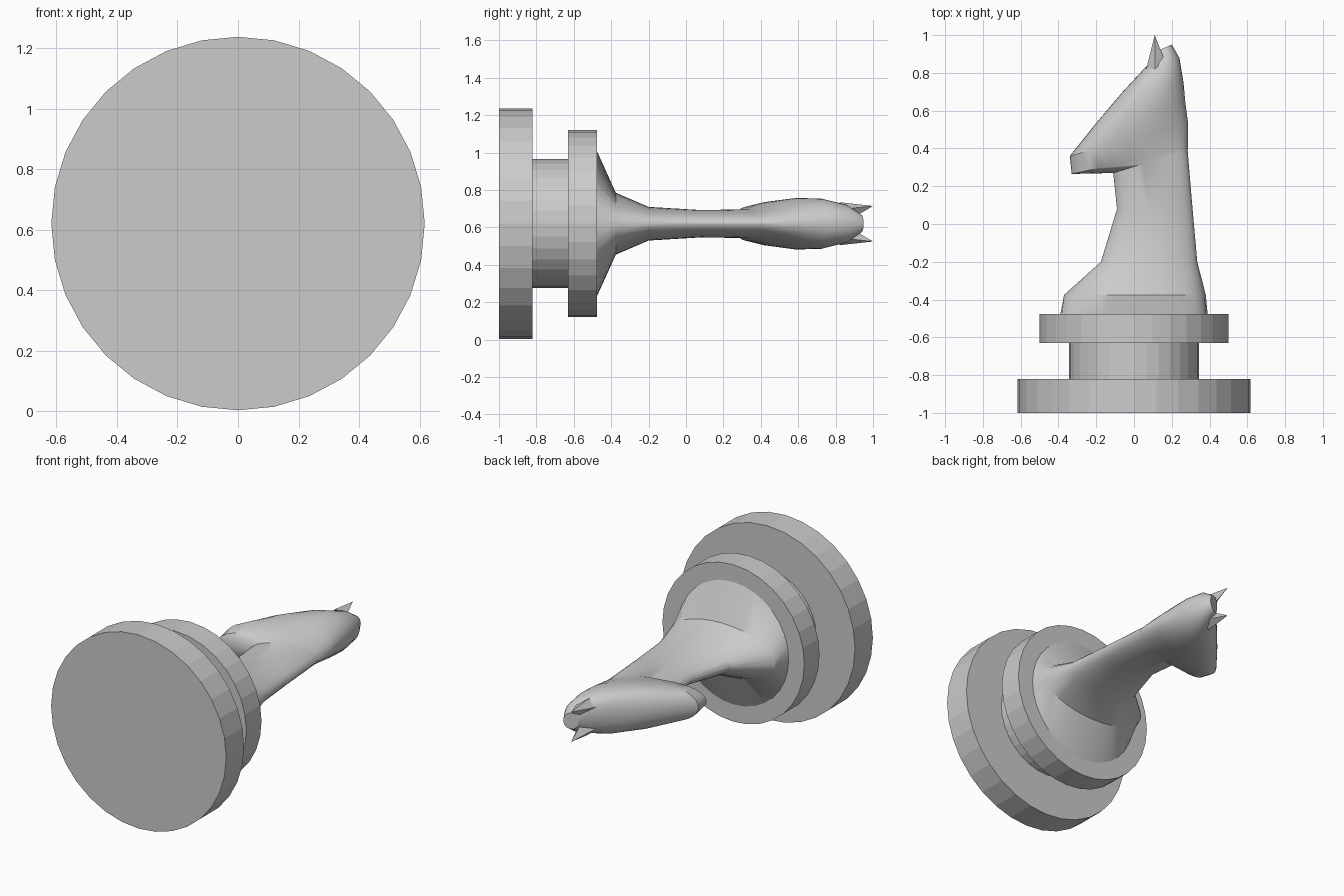
import bpy, bmesh
from math import sin, cos, pi

if "Cube" in bpy.data.objects:
    bpy.data.objects.remove(bpy.data.objects["Cube"])

N = 32
AXIS_Z = 0.62


def finish(name, bm, smooth=False):
    bmesh.ops.recalc_face_normals(bm, faces=bm.faces)
    mesh = bpy.data.meshes.new(name)
    bm.to_mesh(mesh)
    bm.free()
    ob = bpy.data.objects.new(name, mesh)
    bpy.context.collection.objects.link(ob)
    if smooth:
        bpy.ops.object.select_all(action='DESELECT')
        ob.select_set(True)
        bpy.context.view_layer.objects.active = ob
        bpy.ops.object.shade_smooth_by_angle(angle=0.5)
    return ob


def loft(bm, rings):
    """Join rings of points with side faces and close both ends."""
    loops = [[bm.verts.new(p) for p in ring] for ring in rings]
    for a, b in zip(loops, loops[1:]):
        n = len(a)
        for i in range(n):
            j = (i + 1) % n
            bm.faces.new((a[i], a[j], b[j], b[i]))
    bm.faces.new(loops[0])
    bm.faces.new(loops[-1])


def section(front, back, half, power=1.0):
    """Tilted oval between a front and a back point; low power squares off the front."""
    pts = []
    for i in range(N):
        c, s = cos(2 * pi * i / N), sin(2 * pi * i / N)
        if c < 0:
            c = -abs(c) ** power
        t = (c + 1) / 2
        pts.append((front[0] + (back[0] - front[0]) * t,
                    front[1] + (back[1] - front[1]) * t,
                    AXIS_Z + half * s))
    return pts


# Turned base discs, lying along y
for name, r, y0, y1 in (("base_disc", 0.617, -1.0, -0.82),
                        ("base_stem", 0.345, -0.82, -0.63),
                        ("collar_disc", 0.50, -0.63, -0.477)):
    bm = bmesh.new()
    loft(bm, [section((-r, y), (r, y), r) for y in (y0, y1)])
    finish(name, bm)

# Neck flowing into the horse head
neck = [((-0.39, -0.477), (0.39, -0.477), 0.39),
        ((-0.37, -0.375), (0.38, -0.375), 0.165),
        ((-0.175, -0.20), (0.335, -0.20), 0.09),
        ((-0.09, 0.08), (0.31, 0.08), 0.073),
        ((-0.11, 0.27), (0.284, 0.39), 0.077)]
head = [((-0.33, 0.265), (0.285, 0.40), 0.09),
        ((-0.34, 0.36), (0.287, 0.53), 0.117),
        ((-0.20, 0.535), (0.272, 0.64), 0.138),
        ((-0.06, 0.70), (0.262, 0.75), 0.134),
        ((0.07, 0.84), (0.24, 0.88), 0.10),
        ((0.12, 0.915), (0.20, 0.95), 0.05)]
bm = bmesh.new()
loft(bm, [section(*s) for s in neck] + [section(*s, 0.65) for s in head])
finish("neck_and_head", bm, smooth=True)

# Pair of pointed ears
for name, side in (("ear_upper", 1), ("ear_lower", -1)):
    bm = bmesh.new()
    tip = bm.verts.new((0.11, 1.0, AXIS_Z + side * 0.095))
    foot = [bm.verts.new((x, y, AXIS_Z + side * z)) for x, y, z in
            ((0.065, 0.82, 0.07), (0.11, 0.82, 0.115),
             (0.165, 0.86, 0.08), (0.12, 0.89, 0.03))]
    bm.faces.new(foot)
    for i in range(4):
        bm.faces.new((foot[i], foot[(i + 1) % 4], tip))
    finish(name, bm)
